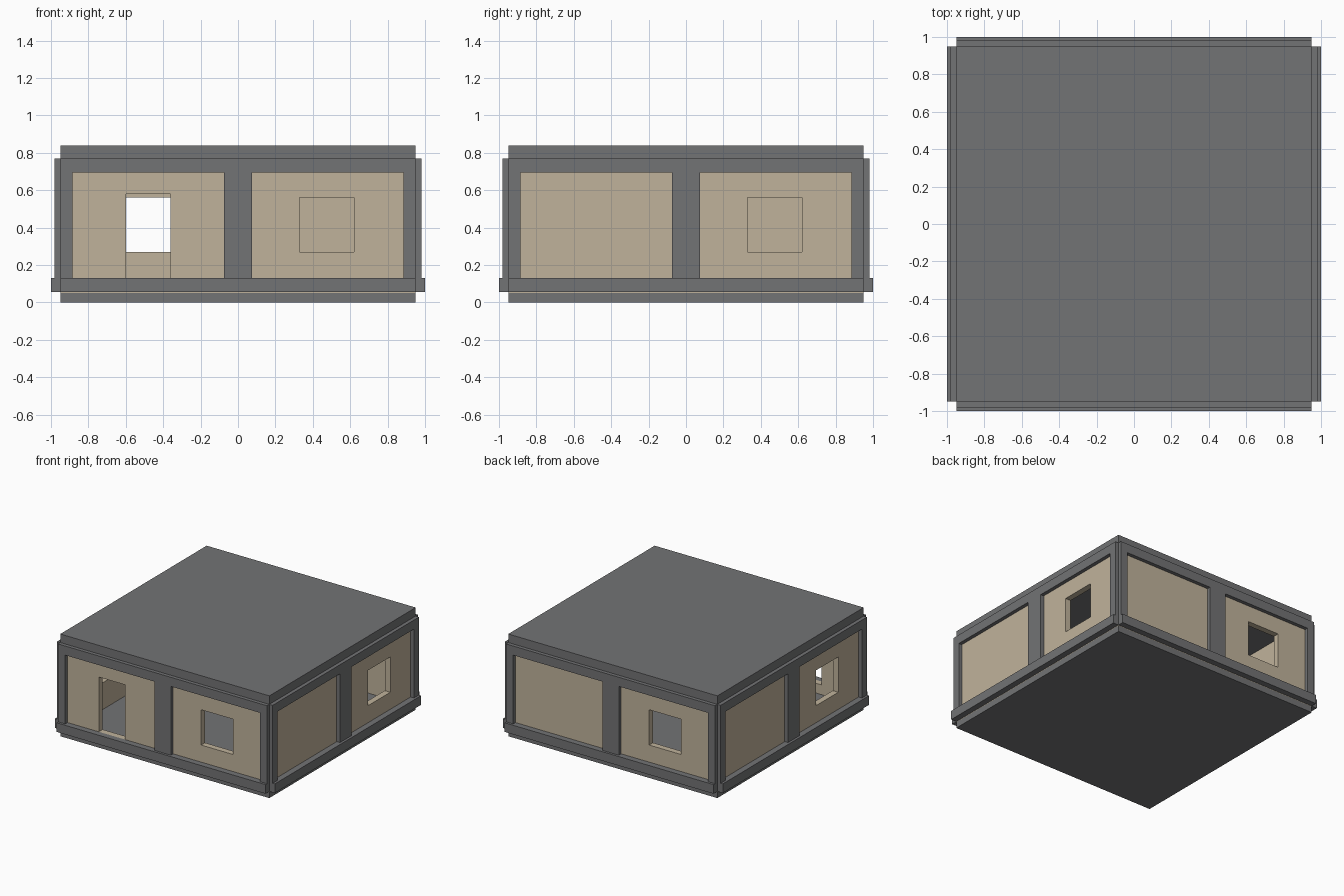
import bpy, math
from mathutils import Matrix, Vector

if "Cube" in bpy.data.objects:
    bpy.data.objects.remove(bpy.data.objects["Cube"])

def material(name, rgb):
    m = bpy.data.materials.new(name)
    m.diffuse_color = (*rgb, 1)
    m.use_nodes = True
    m.node_tree.nodes["Principled BSDF"].inputs["Base Color"].default_value = m.diffuse_color
    return m

GREY = material("slate grey", (0.17, 0.172, 0.177))
TAN = material("sand plaster", (0.53, 0.45, 0.33))

def box(name, lo, hi, mat, turn=0):
    """Box between two corners, turned about z in quarter turns."""
    bpy.ops.mesh.primitive_cube_add(size=1)
    ob = bpy.context.object
    ob.name = name
    lo, hi = Vector(lo), Vector(hi)
    rot = Matrix.Rotation(turn * math.pi / 2, 4, 'Z')
    ob.data.transform(rot @ Matrix.Translation((lo + hi) / 2) @ Matrix.Diagonal((*(hi - lo), 1)))
    ob.data.materials.append(mat)
    return ob

# Floor and roof slabs
box("floor_slab", (-.95, -.95, 0), (.95, .95, .05), GREY)
box("roof_slab", (-.95, -.95, .77), (.95, .95, .84), GREY)

# Hollow wall shell with one door and four windows
walls = box("walls", (-.95, -.95, .05), (.95, .95, .77), TAN)
cutters = [box("room_cutter", (-.90, -.90, -.1), (.90, .90, 1), TAN),
           box("door_cutter", (-.60, -1.2, .13), (-.36, -.8, .58), TAN)]
for t in range(4):
    cutters.append(box("window_cutter", (.33, -1.2, .27), (.62, -.8, .56), TAN, t))
for c in cutters:
    mod = walls.modifiers.new("cut", 'BOOLEAN')
    mod.operation, mod.solver, mod.object = 'DIFFERENCE', 'EXACT', c
    bpy.context.view_layer.objects.active = walls
    bpy.ops.object.modifier_apply(modifier=mod.name)
    bpy.data.objects.remove(c)

# Outer frame, repeated on the four sides
for t, side in enumerate(("front", "right", "back", "left")):
    box(side + "_base_beam", (-.95, -1, .055), (.95, -.95, .13), GREY, t)
    box(side + "_top_beam", (-.95, -.98, .695), (.95, -.95, .77), GREY, t)
    for x0, x1 in ((-.95, -.885), (-.075, .075), (.885, .95)):
        box(side + "_post", (x0, -.98, .13), (x1, -.95, .695), GREY, t)
